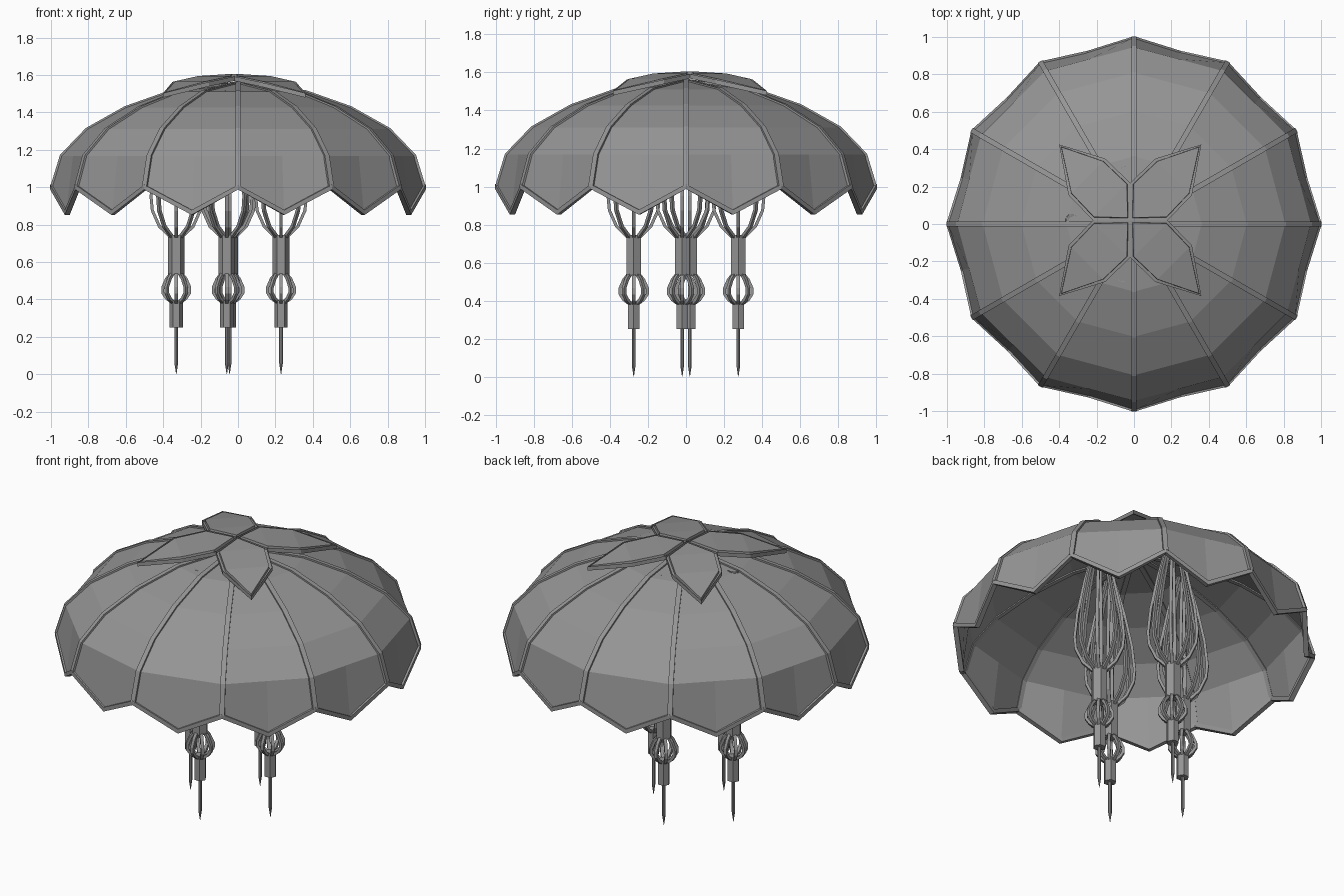
import bpy, bmesh, math
from mathutils import Vector

if "Cube" in bpy.data.objects:
    bpy.data.objects.remove(bpy.data.objects["Cube"])

grey = bpy.data.materials.new("mid_grey")
grey.diffuse_color = (0.3, 0.3, 0.3, 1)
grey.use_nodes = True
grey.node_tree.nodes["Principled BSDF"].inputs["Base Color"].default_value = grey.diffuse_color

RIBS = 12
# canopy profile from hem to crown: radius, height
PROFILE = [(0.99, 1.0), (0.94, 1.165), (0.805, 1.305), (0.60, 1.42), (0.36, 1.505), (0.0, 1.552)]
HEM_LOW = (0.945, 0.865)  # lowest hem point in the middle of each panel


def polar(r, z, a):
    return Vector((r * math.cos(a), r * math.sin(a), z))


def finish(bm, name, solid=0.0, offset=0.0):
    bmesh.ops.recalc_face_normals(bm, faces=bm.faces)
    me = bpy.data.meshes.new(name)
    bm.to_mesh(me)
    bm.free()
    me.materials.append(grey)
    ob = bpy.data.objects.new(name, me)
    bpy.context.collection.objects.link(ob)
    if solid:
        m = ob.modifiers.new("thickness", 'SOLIDIFY')
        m.thickness, m.offset = solid, offset
    return ob


def sweep(bm, pts, sides, a, b, closed=False):
    """Rectangular bar along pts; sides gives the width direction at each point."""
    n = len(pts)
    rings = []
    for i, p in enumerate(pts):
        q0 = pts[(i - 1) % n] if closed or i > 0 else p
        q1 = pts[(i + 1) % n] if closed or i < n - 1 else p
        t = (q1 - q0).normalized()
        nrm = sides[i].cross(t).normalized()
        s = t.cross(nrm)
        rings.append([bm.verts.new(p + s * a * u + nrm * b * v)
                      for u, v in ((-1, -1), (1, -1), (1, 1), (-1, 1))])
    for i in range(n if closed else n - 1):
        r0, r1 = rings[i], rings[(i + 1) % n]
        for k in range(4):
            bm.faces.new((r0[k], r0[(k + 1) % 4], r1[(k + 1) % 4], r1[k]))
    if not closed:
        bm.faces.new(rings[0])
        bm.faces.new(rings[-1])


def lathe(bm, cx, cy, prof, sides):
    """Closed faceted solid of revolution with a flat cap at each open end."""
    rings = [[bm.verts.new(polar(r, z, math.tau * k / sides) + Vector((cx, cy, 0)))
              for k in range(sides)] for r, z in prof]
    for r0, r1 in zip(rings, rings[1:]):
        for k in range(sides):
            j = (k + 1) % sides
            bm.faces.new((r0[k], r0[j], r1[j], r1[k]))
    bm.faces.new(rings[0])
    bm.faces.new(rings[-1])


# canopy panels: flat between ribs, with a pointed hem
bm = bmesh.new()
apex = bm.verts.new((0, 0, PROFILE[-1][1]))
step = math.pi / RIBS
cols = []
for k in range(2 * RIBS):
    col = []
    for i, (r, z) in enumerate(PROFILE[:-1]):
        if k % 2:
            r, z = HEM_LOW if i == 0 else (r * math.cos(step), z)
        col.append(bm.verts.new(polar(r, z, k * step)))
    cols.append(col + [apex])
for k in range(2 * RIBS):
    c0, c1 = cols[k], cols[(k + 1) % (2 * RIBS)]
    for i in range(len(PROFILE) - 2):
        bm.faces.new((c0[i], c1[i], c1[i + 1], c0[i + 1]))
    bm.faces.new((c0[-2], c1[-2], apex))
finish(bm, "canopy_panels", 0.012)

# canopy ribs
bm = bmesh.new()
for k in range(RIBS):
    a = k * 2 * step
    pts = [polar(r, z, a) for r, z in PROFILE]
    sweep(bm, pts, [polar(1, 0, a + math.pi / 2)] * len(pts), 0.014, 0.014)
finish(bm, "canopy_ribs")

# zigzag hem trim
bm = bmesh.new()
pts, sides = [], []
for k in range(2 * RIBS):
    r, z = HEM_LOW if k % 2 else PROFILE[0]
    pts.append(polar(r, z, k * step))
    sides.append(polar(1, 0, k * step))
sweep(bm, pts, sides, 0.014, 0.013, closed=True)
finish(bm, "hem_trim")

# four framed petals on the crown
CROWN = Vector((-0.02, 0.02, 1.605))
PETAL = [(0, 0), (0.2, 0), (0.33, 0.135), (0.38, 0.405), (0.135, 0.33), (0, 0.2)]
for i, (sx, sy) in enumerate([(1, 1), (-1, 1), (-1, -1), (1, -1)]):
    bm = bmesh.new()
    loop = [bm.verts.new((x * sx, y * sy, 0)) for x, y in PETAL]
    f = bm.faces.new(loop if sx * sy > 0 else loop[::-1])
    bmesh.ops.inset_individual(bm, faces=[f], thickness=0.022)
    for v in bm.verts:
        v.co.z = -0.33 * (v.co.x ** 2 + v.co.y ** 2)
    # sink the filling below the frame
    ret = bmesh.ops.extrude_discrete_faces(bm, faces=[f])
    for v in ret["faces"][0].verts:
        v.co.z -= 0.012
    rim = bmesh.ops.triangulate(bm, faces=ret["faces"])
    bmesh.ops.translate(bm, verts=bm.verts, vec=CROWN)
    # walls between frame and filling
    inner = [e for e in bm.edges if e.is_boundary and
             all(0.015 < abs(v.co.x - CROWN.x) and 0.015 < abs(v.co.y - CROWN.y) for v in e.verts)]
    fill_verts = {v for t in rim["faces"] for v in t.verts}
    lower = [e for e in inner if e.verts[0] in fill_verts]
    upper = [e for e in inner if e.verts[0] not in fill_verts]
    for e in lower:
        for u in upper:
            match = [w for v in e.verts for w in u.verts if (w.co - v.co).xy.length < 1e-4]
            if len(match) == 2:
                bm.faces.new((e.verts[0], e.verts[1], match[1], match[0]))
    finish(bm, "crown_petal_%d" % i, 0.024, -1)

# four hanging tentacles
UPPER = [(0.033, 0.735), (0.09, 0.79), (0.128, 0.875), (0.135, 0.95), (0.12, 1.1), (0.08, 1.3), (0.025, 1.515)]
LOWER = [(0.025, 0.385), (0.052, 0.405), (0.072, 0.435), (0.072, 0.465), (0.052, 0.51), (0.028, 0.54)]
WIRES = 8
for i, (cx, cy) in enumerate([(-0.33, 0.02), (0.23, -0.02), (-0.06, -0.275), (-0.045, 0.275)]):
    c = Vector((cx, cy, 0))
    bm = bmesh.new()
    for prof in (UPPER, LOWER):
        for k in range(WIRES):
            a = math.tau * k / WIRES
            pts = [polar(r, z, a) + c for r, z in prof]
            sweep(bm, pts, [polar(1, 0, a + math.pi / 2)] * len(pts), 0.009, 0.008)
    finish(bm, "tentacle_wires_%d" % i)
    bm = bmesh.new()
    lathe(bm, cx, cy, [(0.045, 0.53), (0.045, 0.745)], 6)
    lathe(bm, cx, cy, [(0.035, 0.25), (0.035, 0.395)], 6)
    finish(bm, "tentacle_sleeves_%d" % i)
    bm = bmesh.new()
    lathe(bm, cx, cy, [(0.001, 0.0), (0.01, 0.06), (0.01, 0.255)], 8)
    finish(bm, "tentacle_needle_%d" % i)
